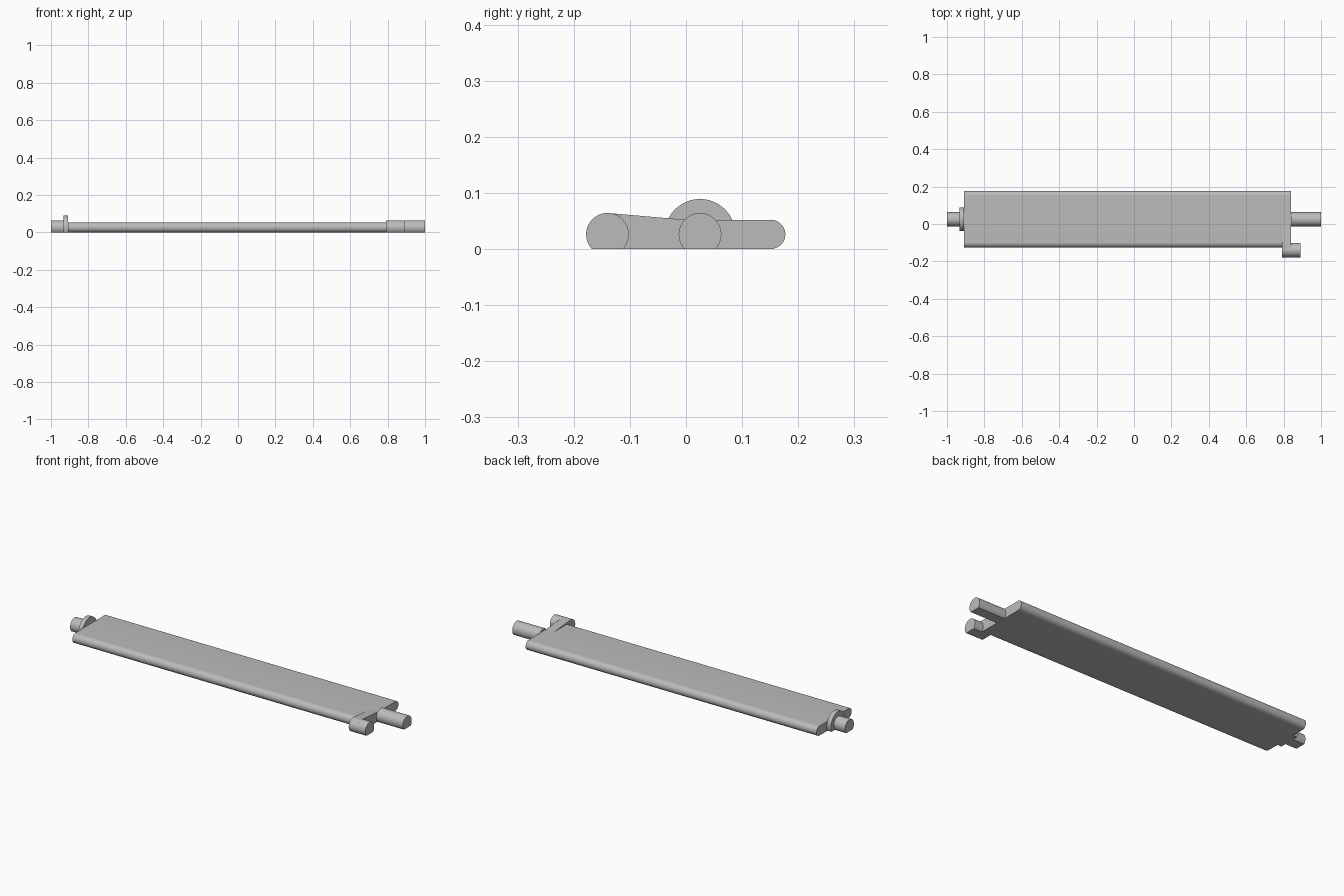
import bpy
import bmesh
from math import asin, cos, sin, pi, radians

cube = bpy.data.objects.get("Cube")
if cube:
    bpy.data.objects.remove(cube, do_unlink=True)

grey = bpy.data.materials.new("plain grey")
grey.use_nodes = True
colour = (0.5, 0.5, 0.5, 1)
grey.diffuse_color = colour
grey.node_tree.nodes["Principled BSDF"].inputs["Base Color"].default_value = colour

AXIS_Z = 0.026      # height of every round axis
PIVOT_Y = 0.025
CRANK_Y = -0.14
PIN_R = 0.038


def arc(cy, r, start, end, n=32):
    """Points (y, z) on an arc about the axis height."""
    return [(cy + r * cos(start + (end - start) * i / n),
             AXIS_Z + r * sin(start + (end - start) * i / n)) for i in range(n + 1)]


def flat_bottomed(cy, r):
    """Circle cut off level with the ground."""
    a = asin(-AXIS_Z / r)
    return arc(cy, r, a, pi - a, 48)


def extrude(name, profile, x0, x1):
    """Extrude a (y, z) profile along x."""
    bm = bmesh.new()
    face = bm.faces.new([bm.verts.new((x0, y, z)) for y, z in profile])
    new = bmesh.ops.extrude_face_region(bm, geom=[face])["geom"]
    moved = [v for v in new if isinstance(v, bmesh.types.BMVert)]
    bmesh.ops.translate(bm, verts=moved, vec=(x1 - x0, 0, 0))
    bmesh.ops.recalc_face_normals(bm, faces=bm.faces[:])
    mesh = bpy.data.meshes.new(name)
    bm.to_mesh(mesh)
    bm.free()
    mesh.materials.append(grey)
    obj = bpy.data.objects.new(name, mesh)
    bpy.context.collection.objects.link(obj)
    bpy.ops.object.select_all(action="DESELECT")
    obj.select_set(True)
    bpy.context.view_layer.objects.active = obj
    bpy.ops.object.shade_smooth_by_angle(angle=radians(30))
    return obj


# Flat slat with two rounded long edges
slat = arc(0.151, AXIS_Z, -pi / 2, pi / 2) + arc(-0.099, AXIS_Z, pi / 2, 3 * pi / 2)
extrude("slat", slat, -0.908, 0.84)

# Pivot pins and the round collar
pin = flat_bottomed(PIVOT_Y, PIN_R)
extrude("right_pivot_pin", pin, -1, -0.932)
extrude("left_pivot_pin", pin, 0.84, 1)
extrude("pivot_collar", flat_bottomed(PIVOT_Y, 0.063), -0.932, -0.908)

# Crank arm sloping from the crank pin down into the slat
a = asin(-AXIS_Z / PIN_R)
arm = [(0.0, 0.0), (0.0, 2 * AXIS_Z)] + arc(CRANK_Y, PIN_R, radians(85), pi - a)
extrude("crank_arm", arm, 0.79, 0.84)
extrude("crank_pin", flat_bottomed(CRANK_Y, PIN_R), 0.84, 0.89)
